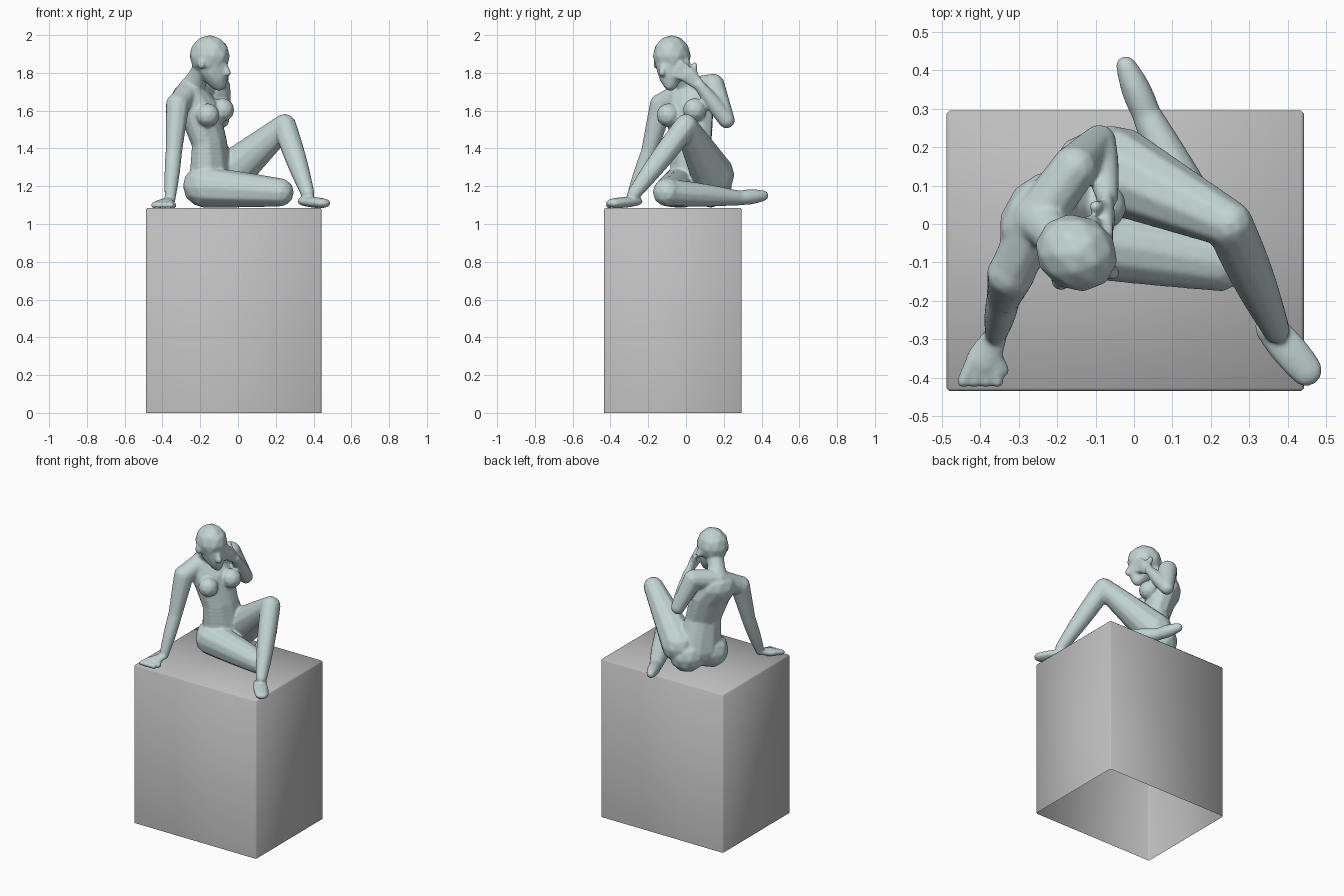
import bpy, bmesh, math
from mathutils import Matrix, Vector

cube = bpy.data.objects.get("Cube")
if cube:
    bpy.data.objects.remove(cube, do_unlink=True)


def material(name, color):
    mat = bpy.data.materials.new(name)
    mat.use_nodes = True
    mat.diffuse_color = color
    mat.node_tree.nodes["Principled BSDF"].inputs["Base Color"].default_value = color
    return mat


def finish(bm, name, mat):
    mesh = bpy.data.meshes.new(name)
    for face in bm.faces:
        face.smooth = True
    bm.to_mesh(mesh)
    bm.free()
    mesh.materials.append(mat)
    obj = bpy.data.objects.new(name, mesh)
    bpy.context.collection.objects.link(obj)
    return obj


stone = material("stone grey", (0.52, 0.52, 0.52, 1))
clay = material("pale teal clay", (0.54, 0.66, 0.65, 1))

# Plinth: open underneath, with softly chamfered edges
bm = bmesh.new()
bmesh.ops.create_cube(bm, size=1)
bmesh.ops.scale(bm, vec=(0.93, 0.73, 1.085), verts=bm.verts)
bmesh.ops.translate(bm, vec=(-0.023, -0.07, 1.085 / 2), verts=bm.verts)
bmesh.ops.delete(bm, geom=[f for f in bm.faces if f.normal.z < -0.5], context='FACES_ONLY')
bmesh.ops.bevel(bm, geom=[e for e in bm.edges if not e.is_boundary],
                offset=0.008, segments=1, affect='EDGES')
finish(bm, "plinth", stone)

# Figure: rounded masses swept between joints, then fused into one skin
body = bmesh.new()
turn = Matrix.Rotation(math.radians(-29), 4, 'Z')   # heading of chest and face
front, left, up = turn.to_3x3().col
ROUND = (1, 1, 1)


def blob(center, radius, shape=ROUND, frame=turn):
    scale = Matrix.Diagonal([radius * s for s in shape] + [1])
    bmesh.ops.create_icosphere(body, subdivisions=2, radius=1,
                               matrix=Matrix.Translation(center) @ frame @ scale)


def sweep(start, end, r_start, r_end, bulge=0.0, shape=ROUND, frame=turn):
    """Sweep a mass from joint to joint, swelling by bulge halfway."""
    start, end = Vector(start), Vector(end)
    count = math.ceil((end - start).length / (0.3 * min(r_start, r_end) * min(shape)))
    for i in range(count + 1):
        t = i / count
        radius = r_start + (r_end - r_start) * t + bulge * math.sin(math.pi * t)
        blob(start.lerp(end, t), radius, shape, frame)


def hand(wrist, palm, tip, thumb, spread, shape):
    """Flat palm, four fanned fingers and a thumb."""
    wrist, palm, tip, spread = map(Vector, (wrist, palm, tip, spread))
    sweep(wrist, palm, 0.032, 0.047, 0, shape, Matrix.Identity(4))
    for k in (-1.5, -0.5, 0.5, 1.5):
        sweep(palm + spread * k * 0.6, tip + spread * k, 0.02, 0.017)
    sweep(wrist.lerp(palm, 0.5), thumb, 0.022, 0.017)


# Torso
pelvis, waist = Vector((-0.14, 0.06, 1.23)), Vector((-0.15, 0.025, 1.43))
chest, nape = Vector((-0.2, 0.02, 1.59)), Vector((-0.25, 0.015, 1.71))
shoulder_r, shoulder_l = (-0.32, -0.13, 1.63), (-0.155, 0.145, 1.735)
trunk = (0.72, 1, 0.8)
sweep(pelvis, waist, 0.155, 0.122, 0, trunk)
sweep(waist, chest, 0.122, 0.138, 0, trunk)
sweep(chest, nape - up * 0.05, 0.138, 0.13, 0, trunk)
for shoulder in (shoulder_r, shoulder_l):
    sweep(nape, shoulder, 0.067, 0.062)
for side in (-1, 1):
    blob(chest + front * 0.09 + (left * 0.08 + up * 0.014) * side, 0.064)   # breast
    blob(pelvis - up * 0.03 + left * 0.08 * side, 0.115)                    # buttock

# Neck and head
skull, chin = Vector((-0.15, -0.075, 1.89)), Vector((-0.1, -0.083, 1.743))
face = (1, 0.87, 1)
sweep(nape, skull - up * 0.05 - front * 0.03, 0.07, 0.06, -0.008)
blob(skull, 0.111, (1, 0.89, 1))
sweep(skull - up * 0.05 + front * 0.015, chin, 0.088, 0.04, 0.006, face)
bridge = skull + front * 0.095 - up * 0.055
sweep(bridge, bridge + front * 0.012 - up * 0.035, 0.014, 0.02)
for side in (-1, 1):
    blob(skull - up * 0.04 + left * 0.092 * side, 0.026, (0.9, 0.6, 1.25))   # ear

# Supporting right arm
elbow, wrist = (-0.34, -0.195, 1.38), (-0.36, -0.29, 1.13)
sweep(shoulder_r, elbow, 0.064, 0.045)
sweep(elbow, wrist, 0.045, 0.029, 0.004)
hand(wrist, palm=(-0.39, -0.35, 1.11), tip=(-0.4, -0.41, 1.1),
     thumb=(-0.34, -0.38, 1.1), spread=(0.03, 0, 0), shape=(1, 1, 0.5))

# Raised left arm, hand against the cheek
elbow, wrist = (-0.09, 0.215, 1.55), (-0.07, 0.07, 1.735)
sweep(shoulder_l, elbow, 0.062, 0.045)
sweep(elbow, wrist, 0.045, 0.03, 0.005)
hand(wrist, palm=(-0.074, 0.01, 1.79), tip=(-0.07, -0.05, 1.82),
     thumb=(-0.1, 0.045, 1.84), spread=(0, 0.015, 0.02), shape=(0.55, 1, 1))

# Right leg, folded flat
knee, ankle = (0.22, -0.1, 1.168), (0.035, 0.28, 1.138)
sweep((-0.17, -0.03, 1.195), knee, 0.11, 0.077, 0.002)
sweep(knee, ankle, 0.073, 0.04, 0.006)
sweep(ankle, (-0.02, 0.41, 1.15), 0.043, 0.032, 0.008, (0.9, 0.85, 0.9))

# Left leg, knee raised
knee, ankle = (0.247, 0, 1.52), (0.37, -0.275, 1.16)
sweep((-0.05, 0.14, 1.26), knee, 0.118, 0.064)
sweep(knee, ankle, 0.064, 0.037, 0.007)
sweep((0.355, -0.27, 1.12), (0.447, -0.38, 1.11), 0.042, 0.044, 0.006, (1, 1, 0.6))

# Fuse and soften
figure = finish(body, "seated_figure", clay)
fuse = figure.modifiers.new("fuse", 'REMESH')
fuse.mode = 'VOXEL'
fuse.voxel_size = 0.007
fuse.use_smooth_shade = True
soften = figure.modifiers.new("soften", 'SMOOTH')
soften.factor = 0.5
soften.iterations = 7
